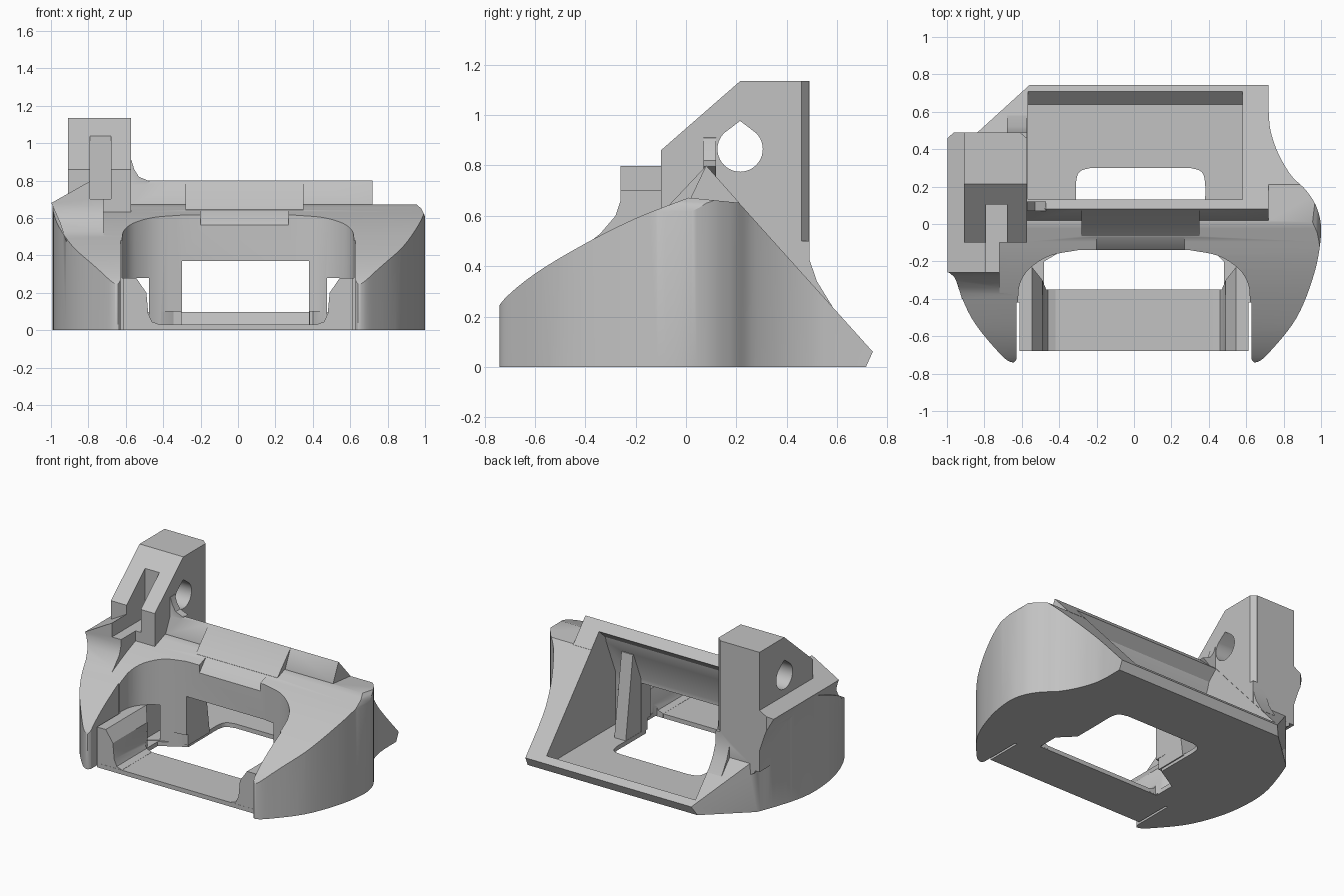
import bpy, bmesh, math
from mathutils import Vector

cube = bpy.data.objects.get("Cube")
if cube:
    bpy.data.objects.remove(cube)

grey = bpy.data.materials.new("plain_grey")
grey.use_nodes = True
colour = (0.54, 0.54, 0.54, 1)
grey.diffuse_color = colour
grey.node_tree.nodes["Principled BSDF"].inputs["Base Color"].default_value = colour


def smooth(pts, n=6):
    """Catmull-Rom curve through the points."""
    p = [Vector(q) for q in pts]
    p = [2 * p[0] - p[1]] + p + [2 * p[-1] - p[-2]]
    out = []
    for i in range(1, len(p) - 2):
        a, b, c, d = p[i - 1:i + 3]
        for k in range(n):
            t = k / n
            out.append(0.5 * (2 * b + (c - a) * t + (2 * a - 5 * b + 4 * c - d) * t ** 2
                              + (3 * b - a - 3 * c + d) * t ** 3))
    return [tuple(q) for q in out] + [tuple(pts[-1])]


def prism(name, pts, axis, lo, hi):
    """Extrude a flat outline along an axis."""
    def place(u, v, w):
        return {"x": (w, u, v), "y": (u, w, v), "z": (u, v, w)}[axis]
    bm = bmesh.new()
    low = [bm.verts.new(place(u, v, lo)) for u, v in pts]
    top = [bm.verts.new(place(u, v, hi)) for u, v in pts]
    bm.faces.new(low)
    bm.faces.new(top)
    for i in range(len(pts)):
        j = (i + 1) % len(pts)
        bm.faces.new((low[i], low[j], top[j], top[i]))
    bmesh.ops.recalc_face_normals(bm, faces=bm.faces)
    mesh = bpy.data.meshes.new(name)
    bm.to_mesh(mesh)
    bm.free()
    mesh.materials.append(grey)
    ob = bpy.data.objects.new(name, mesh)
    bpy.context.collection.objects.link(ob)
    return ob


def rect(a, b, c, d):
    return [(a, c), (b, c), (b, d), (a, d)]


def combine(ob, other, operation):
    mod = ob.modifiers.new("join", "BOOLEAN")
    mod.operation, mod.object, mod.solver = operation, other, "EXACT"
    bpy.context.view_layer.objects.active = ob
    bpy.ops.object.modifier_apply(modifier=mod.name)
    bpy.data.objects.remove(other)


# Body: plan outline trimmed by the side profile
right_side = smooth([(0.62, -0.71), (0.65, -0.74), (0.72, -0.69), (0.87, -0.5), (0.965, -0.26),
                     (1, -0.05), (0.98, 0.08), (0.92, 0.18), (0.84, 0.26), (0.77, 0.38),
                     (0.73, 0.5), (0.72, 0.6)])
left_side = smooth([(-0.87, 0.46), (-0.93, 0.3), (-0.98, 0.12), (-0.99, -0.05), (-0.96, -0.27),
                    (-0.87, -0.5), (-0.72, -0.69), (-0.65, -0.74), (-0.62, -0.71)])
outline = right_side + [(0.72, 0.76), (-0.54, 0.76)] + left_side
body = prism("mount_body", outline, "z", 0, 1)
crest = smooth([(-0.745, 0.2), (-0.73, 0.26), (-0.6, 0.37), (-0.4, 0.49), (-0.2, 0.59), (0.01, 0.672)])
profile = [(-0.76, 0), (-0.76, 0.2)] + crest + [(0.21, 0.652), (0.742, 0.06), (0.715, 0)]
combine(body, prism("side_profile", profile, "x", -1.2, 1.2), "INTERSECT")
shoulder = [(1.01, 0.58), (0.995, 0.62), (0.98, 0.65), (0.95, 0.676), (1.05, 0.7)]
combine(body, prism("shoulder_round", shoulder, "y", -0.4, 0.4), "DIFFERENCE")

# Ridge, central boss, side wedge and upright lug
ridge = [(0.02, 0.6), (0.02, 0.674), (0.08, 0.8), (0.215, 0.648), (0.2, 0.6)]
boss = [(-0.065, 0.6), (-0.065, 0.645), (0.08, 0.799), (0.1, 0.6)]
wedge = [(-0.72, 0.2), (-0.87, 0.28), (-0.91, 0.45), (-0.95, 0.57), (-0.998, 0.68),
         (-0.79, 0.797), (-0.72, 0.797)]
lug = [(-0.1, 0.5), (-0.1, 0.86), (0.215, 1.135), (0.49, 1.135), (0.49, 0.3), (0.1, 0.3)]
flare = [(0.45, 0.5), (0.489, 0.43), (0.52, 0.34), (0.58, 0.242), (0.45, 0.25)]
fillet = [(-0.6, 0.93), (-0.57, 0.91), (-0.555, 0.86), (-0.53, 0.82), (-0.47, 0.795), (-0.6, 0.7)]
side_wedge = prism("wedge", wedge, "y", -0.4, 0.489)
nose = [(-0.26, 0.9), (-0.26, 0.66), (-0.28, 0.6), (-0.34, 0.53), (-0.5, 0.4), (-0.5, 0.9)]
combine(side_wedge, prism("wedge_nose", nose, "x", -1.1, -0.6), "DIFFERENCE")
heel = [(0.33, 0.1), (0.33, 0.5), (0.6, 0.19), (0.6, 0.1)]
for part in (prism("ridge", ridge, "x", -0.6, 0.72), prism("boss", boss, "x", -0.28, 0.35),
             side_wedge, prism("lug", lug, "x", -0.91, -0.572),
             prism("flare", flare, "x", -0.68, -0.573), prism("fillet", fillet, "y", 0.07, 0.12)):
    combine(body, part, "UNION")

# Front pocket, rounded at its inner corners
arch = smooth([(0.62, -0.4), (0.61, -0.32), (0.56, -0.24), (0.45, -0.17), (0.3, -0.14)], 4)
mirrored = [(-x, y) for x, y in reversed(arch)]
pocket = [(0.62, -0.9)] + arch + mirrored + [(-0.62, -0.9)]

# Slanted rear recess, undercut below the ridge, and the passages to the front
recess = [(0.05, 0.64), (0.06, 0.68), (0.13, 0.744), (0.355, 0.943), (0.935, 0.298), (0.71, 0.1),
          (0.64, 0.03), (-0.05, 0.03), (-0.05, 0.4)]
passage = rect(-0.3, 0.38, 0.03, 0.37)
floor_slot = smooth([(0.38, 0.1), (0.38, 0.22), (0.36, 0.28), (0.3, 0.3)], 4) + \
    smooth([(-0.23, 0.3), (-0.29, 0.28), (-0.31, 0.22), (-0.31, 0.1)], 4) + [(-0.31, -0.3), (0.38, -0.3)]
floor_front = [(-0.48, -0.35), (0.48, -0.35), (0.48, -0.2), (0.38, -0.1), (-0.31, -0.1), (-0.48, -0.2)]
chamfer = [(-0.066, 0.645), (-0.15, 0.55), (-0.15, 0.75)]

# Pivot hole with a pointed top
cy, cz, r = 0.215, 0.865, 0.09
hole = [(cy + r * math.cos(a), cz + r * math.sin(a))
        for a in [math.radians(135 + 270 * i / 30) for i in range(31)]] + [(cy, cz + 0.112)]

cutters = [prism("pocket", pocket, "z", 0.03, 1.2),
           prism("front_trim", rect(-0.62, 0.62, -0.9, -0.68), "z", -0.1, 1),
           prism("recess", recess, "x", -0.568, 0.58),
           prism("passage", passage, "y", -0.3, 0.2),
           prism("floor_slot", floor_slot, "z", -0.1, 0.1),
           prism("floor_front", floor_front, "z", -0.1, 0.1),
           prism("chamfer", chamfer, "x", -0.2, 0.27),
           prism("pivot_hole", hole, "x", -1.2, -0.4),
           prism("lug_slot", rect(-0.79, -0.68, -0.4, 0.105), "z", 0.7, 1.2)]
for s in (-1, 1):
    cutters.append(prism("side_window", rect(*sorted((s * 0.475, s * 0.56)), 0.035, 0.28), "y", -0.3, 0.15))
for cutter in cutters:
    combine(body, cutter, "DIFFERENCE")

# Chamfers on the rear corners of the lug and wedge
for x, s in ((-0.572, 1), (-0.999, -1)):
    corner = [(x + s * 0.004, 0.455), (x + s * 0.004, 0.62), (x - s * 0.035, 0.62), (x - s * 0.035, 0.488)]
    combine(body, prism("corner_cut", corner, "z", 0.5, 1.3), "DIFFERENCE")

# Leaning pillars beside the passage
pillar = [(-0.12, 0.02), (0.12, 0.02), (0.04, 0.6), (-0.12, 0.6)]
for lo, hi in ((-0.42, -0.302), (0.382, 0.47)):
    combine(body, prism("pillar", pillar, "x", lo, hi), "UNION")

# Side posts beside the front bar, with a sloped inner top and a filleted foot
post = [(0.63, 0.005), (0.42, 0.005), (0.42, 0.031), (0.46, 0.045), (0.48, 0.09), (0.49, 0.2),
        (0.545, 0.28), (0.63, 0.28)]
for s in (-1, 1):
    shape = prism("post", [(s * x, z) for x, z in post], "y", -0.679, -0.23)
    rear = [(s * 0.38, -0.349), (s * 0.47, -0.349), (s * 0.49, -0.3), (s * 0.57, -0.2), (s * 0.38, -0.2)]
    combine(shape, prism("post_cut", rear, "z", -0.1, 0.5), "DIFFERENCE")
    combine(body, shape, "UNION")
    slit = rect(*sorted((s * 0.612, s * 0.628)), -0.8, -0.42)
    combine(body, prism("slit", slit, "z", -0.1, 0.6), "DIFFERENCE")

# Smooth the curved walls, keep the edges crisp
bpy.ops.object.select_all(action="DESELECT")
body.select_set(True)
bpy.context.view_layer.objects.active = body
bpy.ops.object.shade_smooth_by_angle(angle=math.radians(28))
